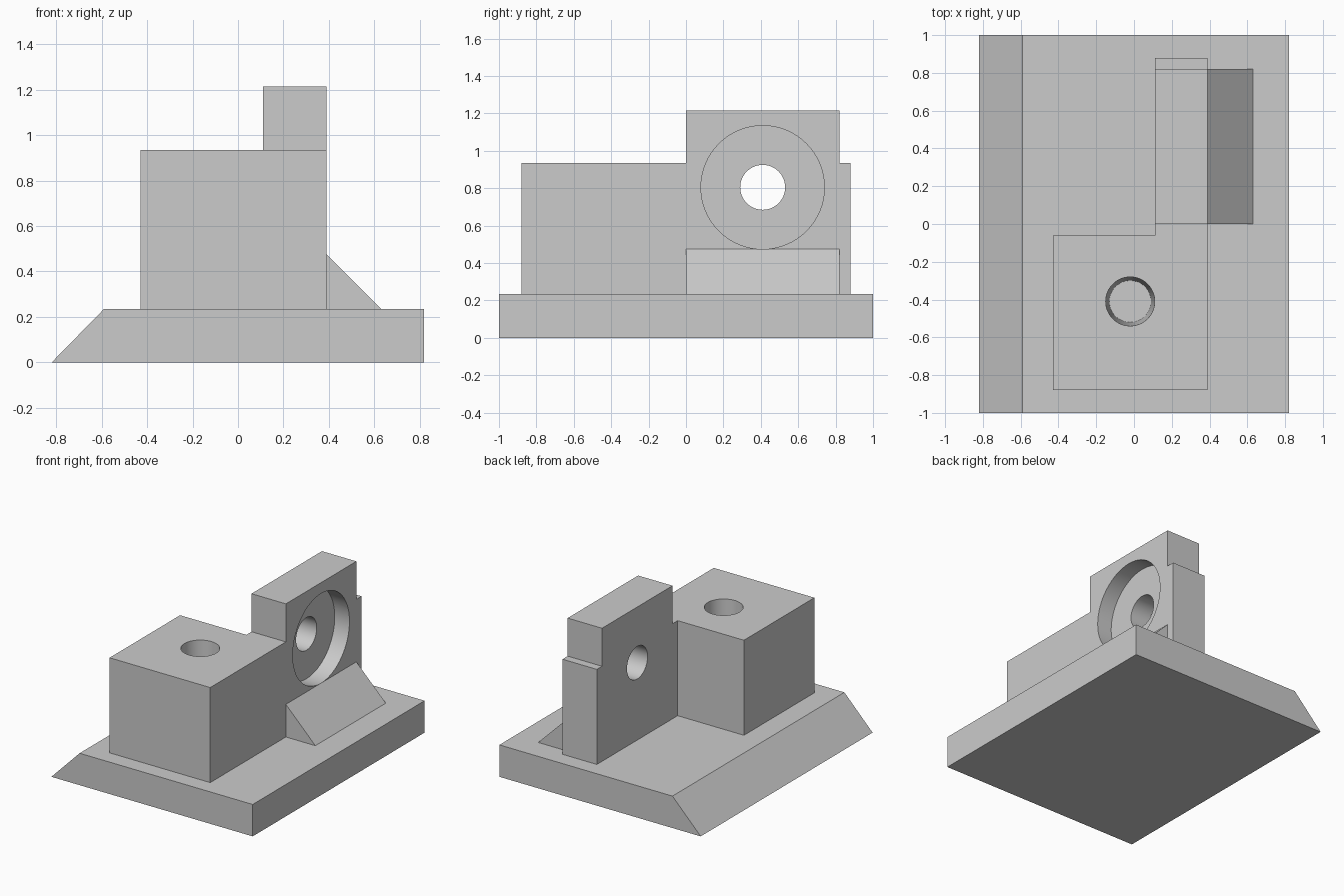
import bpy, bmesh, math
from mathutils import Matrix, Vector

cube = bpy.data.objects.get("Cube")
if cube:
    bpy.data.objects.remove(cube, do_unlink=True)

BASE_TOP = 0.235
BLOCK_TOP = 0.935

grey = bpy.data.materials.new("light_grey")
grey.use_nodes = True
grey.diffuse_color = (0.6, 0.6, 0.6, 1)
grey.node_tree.nodes["Principled BSDF"].inputs["Base Color"].default_value = (0.6, 0.6, 0.6, 1)


def finish(name, bm):
    bmesh.ops.recalc_face_normals(bm, faces=bm.faces)
    mesh = bpy.data.meshes.new(name)
    bm.to_mesh(mesh)
    bm.free()
    mesh.materials.append(grey)
    obj = bpy.data.objects.new(name, mesh)
    bpy.context.collection.objects.link(obj)
    return obj


def prism(name, points, direction):
    """Extrude a closed outline along a direction."""
    bm = bmesh.new()
    face = bm.faces.new([bm.verts.new(p) for p in points])
    grown = bmesh.ops.extrude_face_region(bm, geom=[face])["geom"]
    moved = [v for v in grown if isinstance(v, bmesh.types.BMVert)]
    bmesh.ops.translate(bm, verts=moved, vec=Vector(direction))
    # Make sure the starting cap is present
    bmesh.ops.holes_fill(bm, edges=[e for e in bm.edges if e.is_boundary])
    return finish(name, bm)


def round_cutter(name, r1, r2, depth, matrix):
    bm = bmesh.new()
    bmesh.ops.create_cone(bm, cap_ends=True, segments=64, radius1=r1,
                          radius2=r2, depth=depth, matrix=matrix)
    return finish(name, bm)


def combine(target, tool, operation):
    """Apply a boolean and discard the tool."""
    mod = target.modifiers.new("boolean", 'BOOLEAN')
    mod.operation = operation
    mod.solver = 'EXACT'
    mod.object = tool
    bpy.context.view_layer.objects.active = target
    bpy.ops.object.modifier_apply(modifier=mod.name)
    bpy.data.objects.remove(tool, do_unlink=True)


# Base slab with one sloping side
prism("base", [(-0.82, -1, 0), (0.82, -1, 0), (0.82, -1, BASE_TOP), (-0.59, -1, BASE_TOP)],
      (0, 2, 0))

# Square block joined to a stepped upright plate
body = prism("block_and_plate",
             [(-0.43, -0.88, BASE_TOP), (0.39, -0.88, BASE_TOP),
              (0.39, -0.06, BASE_TOP), (-0.43, -0.06, BASE_TOP)],
             (0, 0, BLOCK_TOP - BASE_TOP))
outline = [(-0.06, BASE_TOP), (0.88, BASE_TOP), (0.88, BLOCK_TOP), (0.82, BLOCK_TOP),
           (0.82, 1.215), (0, 1.215), (0, BLOCK_TOP), (-0.06, BLOCK_TOP)]
plate = prism("plate", [(0.11, y, z) for y, z in outline], (0.28, 0, 0))
combine(body, plate, 'UNION')

# Tapered hole in the block
combine(body, round_cutter("taper_cutter", 0.11, 0.13, 0.72,
                           Matrix.Translation((-0.02, -0.41, 0.585))), 'DIFFERENCE')

# Through hole and wide recess in the plate
turn = Matrix.Rotation(math.pi / 2, 4, 'Y')
for radius, x, depth in ((0.12, 0.25, 0.6), (0.33, 0.37, 0.2)):
    place = Matrix.Translation((x, 0.41, 0.805)) @ turn
    combine(body, round_cutter("bore_cutter", radius, radius, depth, place), 'DIFFERENCE')

# Merge coplanar faces left by the joins, then smooth the bores
bm = bmesh.new()
bm.from_mesh(body.data)
bmesh.ops.remove_doubles(bm, verts=bm.verts, dist=0.0001)
bmesh.ops.dissolve_limit(bm, angle_limit=math.radians(0.5), verts=bm.verts, edges=bm.edges)
bm.to_mesh(body.data)
bm.free()
bpy.ops.object.select_all(action='DESELECT')
body.select_set(True)
bpy.context.view_layer.objects.active = body
bpy.ops.object.shade_smooth_by_angle(angle=math.radians(30))

# Triangular support wedge beside the plate
prism("support_wedge", [(0.39, 0, BASE_TOP), (0.63, 0, BASE_TOP), (0.39, 0, 0.475)],
      (0, 0.82, 0))
